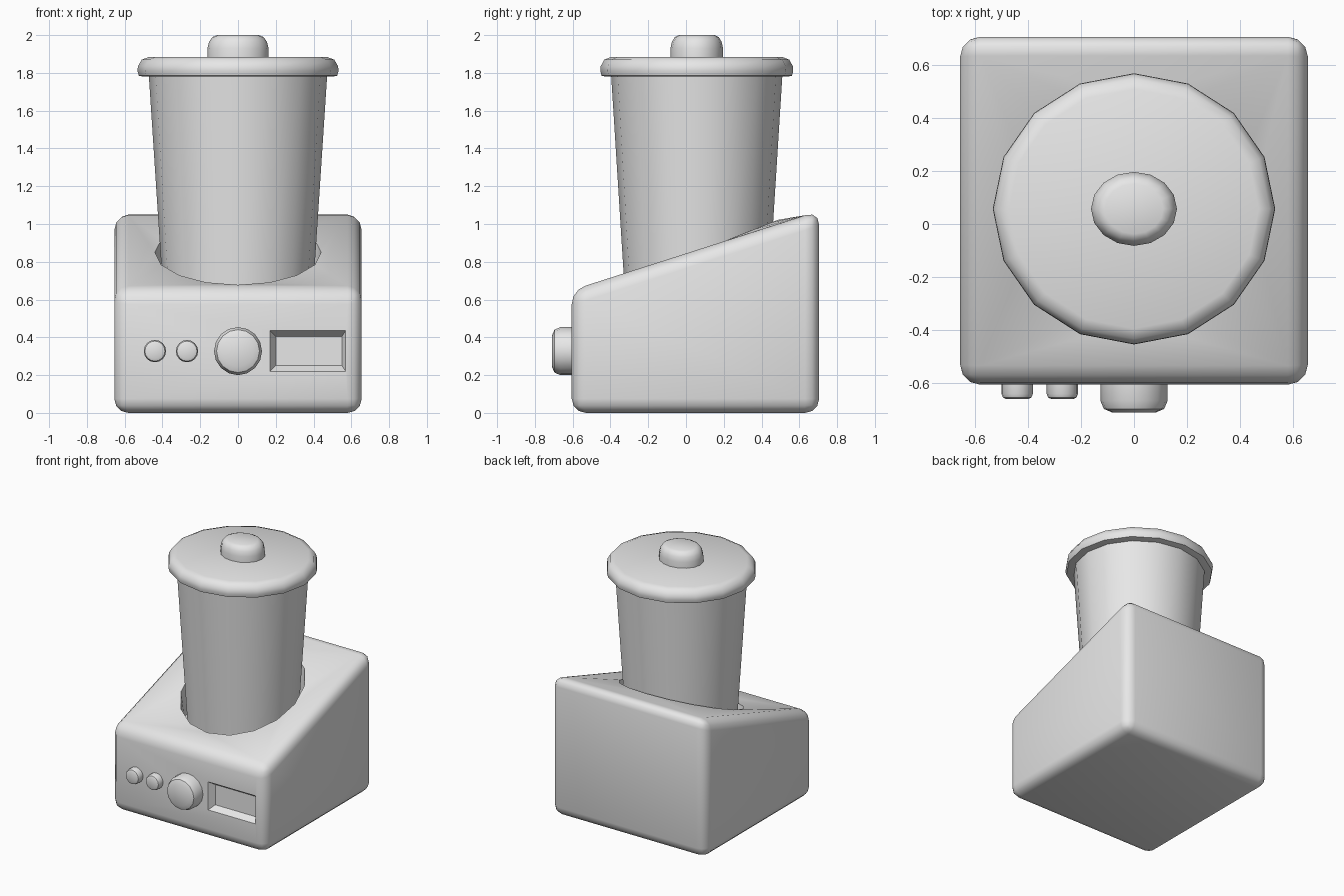
import bpy, bmesh
from math import cos, sin, pi, radians
from mathutils import Matrix, Vector

cube = bpy.data.objects.get("Cube")
if cube:
    bpy.data.objects.remove(cube, do_unlink=True)

grey = bpy.data.materials.new("light_grey")
grey.use_nodes = True
grey.diffuse_color = (0.8, 0.8, 0.8, 1)
grey.node_tree.nodes["Principled BSDF"].inputs["Base Color"].default_value = (0.8, 0.8, 0.8, 1)

SIDES = 16
CENTRE_Y = 0.057


def finish(name, bm, angle=40):
    bmesh.ops.recalc_face_normals(bm, faces=bm.faces[:])
    mesh = bpy.data.meshes.new(name)
    bm.to_mesh(mesh)
    bm.free()
    mesh.materials.append(grey)
    obj = bpy.data.objects.new(name, mesh)
    bpy.context.collection.objects.link(obj)
    bpy.ops.object.select_all(action="DESELECT")
    obj.select_set(True)
    bpy.context.view_layer.objects.active = obj
    bpy.ops.object.shade_smooth_by_angle(angle=radians(angle))
    return obj


def join_rings(bm, a, b):
    n = len(a)
    for i in range(n):
        j = (i + 1) % n
        bm.faces.new((a[i], a[j], b[j], b[i]))


def revolve(name, profile, matrix):
    """Closed solid turned about local z from (radius, height) pairs."""
    bm = bmesh.new()
    rings = []
    for r, h in profile:
        rings.append([bm.verts.new((r * cos(2 * pi * i / SIDES), r * sin(2 * pi * i / SIDES), h))
                      for i in range(SIDES)])
    for a, b in zip(rings, rings[1:]):
        join_rings(bm, a, b)
    bm.faces.new(rings[0])
    bm.faces.new(rings[-1])
    bmesh.ops.transform(bm, matrix=matrix, verts=bm.verts[:])
    return finish(name, bm)


def open_face(bm, direction):
    """Remove the large face looking along direction and return its corners."""
    face = max(bm.faces, key=lambda f: f.calc_area() if f.normal.dot(Vector(direction)) > 0.9 else 0)
    corners = list(face.verts)
    bmesh.ops.delete(bm, geom=[face], context="FACES_ONLY")
    return corners


# Rounded wedge housing
bm = bmesh.new()
bmesh.ops.create_cube(bm, size=1)
for v in bm.verts:
    back = v.co.y > 0
    v.co = (0.655 if v.co.x > 0 else -0.655,
            0.705 if back else -0.605,
            0 if v.co.z < 0 else (1.07 if back else 0.65))
bmesh.ops.bevel(bm, geom=bm.edges[:], offset=0.075, segments=3, profile=0.5, affect="EDGES")
bm.normal_update()

# Tilted round seat sunk into the sloping top
corners = open_face(bm, (0, -0.3, 0.95))
quadrant = {(v.co.x > 0, v.co.y > 0): v for v in corners}
ordered = [quadrant[k] for k in ((True, True), (False, True), (False, False), (True, False))]
rim, floor = [], []
for i in range(SIDES):
    a = 2 * pi * i / SIDES
    x, y = 0.44 * cos(a), CENTRE_Y + 0.43 * sin(a)
    rim.append(bm.verts.new((x, y, 0.85 + 0.4 * (y - CENTRE_Y))))
    floor.append(bm.verts.new((x * 0.93, CENTRE_Y + (y - CENTRE_Y) * 0.93, 0.6)))
step = SIDES // 4
for i in range(SIDES):
    bm.faces.new((ordered[i // step], rim[i], rim[(i + 1) % SIDES]))
for k in range(4):
    bm.faces.new((ordered[k], rim[(k + 1) * step % SIDES], ordered[(k + 1) % 4]))
join_rings(bm, rim, floor)
bm.faces.new(floor)

# Recessed display window in the front
corners = open_face(bm, (0, -1, 0))
mid_z = sum(v.co.z for v in corners) / 4
by_side = {(v.co.x > 0, v.co.z > mid_z): v for v in corners}
order = ((False, False), (True, False), (True, True), (False, True))
outer = [by_side[k] for k in order]
edge = [bm.verts.new((0.57 if r else 0.17, -0.605, 0.435 if t else 0.22)) for r, t in order]
pane = [bm.verts.new((0.55 if r else 0.20, -0.56, 0.405 if t else 0.25)) for r, t in order]
join_rings(bm, outer, edge)
join_rings(bm, edge, pane)
bm.faces.new(pane)
finish("housing", bm)

# Jar, lid and lid knob, slightly flattened front to back
upright = Matrix.Translation((0, CENTRE_Y, 0)) @ Matrix.Diagonal((1, 0.96, 1, 1))
revolve("jar", [(0.395, 0.61), (0.473, 1.80)], upright)
revolve("lid", [(0.50, 1.78), (0.525, 1.785), (0.532, 1.81), (0.53, 1.835),
                (0.51, 1.87), (0.47, 1.885)], upright)
knob_place = Matrix.Translation((0, CENTRE_Y, 0)) @ Matrix.Diagonal((1, 0.86, 1, 1))
revolve("lid_knob", [(0.162, 1.87), (0.162, 1.93), (0.153, 1.965), (0.135, 1.99), (0.11, 2.0)], knob_place)


# Dial and two buttons on the front
def front_knob(name, x, radius, depth, bevel):
    place = Matrix.Translation((x, -0.60, 0.327)) @ Matrix.Rotation(pi / 2, 4, "X")
    profile = [(radius, -0.02), (radius, depth - bevel),
               (radius - bevel * 0.3, depth - bevel * 0.3), (radius - bevel, depth)]
    revolve(name, profile, place)


front_knob("dial", 0, 0.127, 0.11, 0.045)
for side, x in (("outer", -0.44), ("inner", -0.27)):
    front_knob(side + "_button", x, 0.059, 0.06, 0.02)
